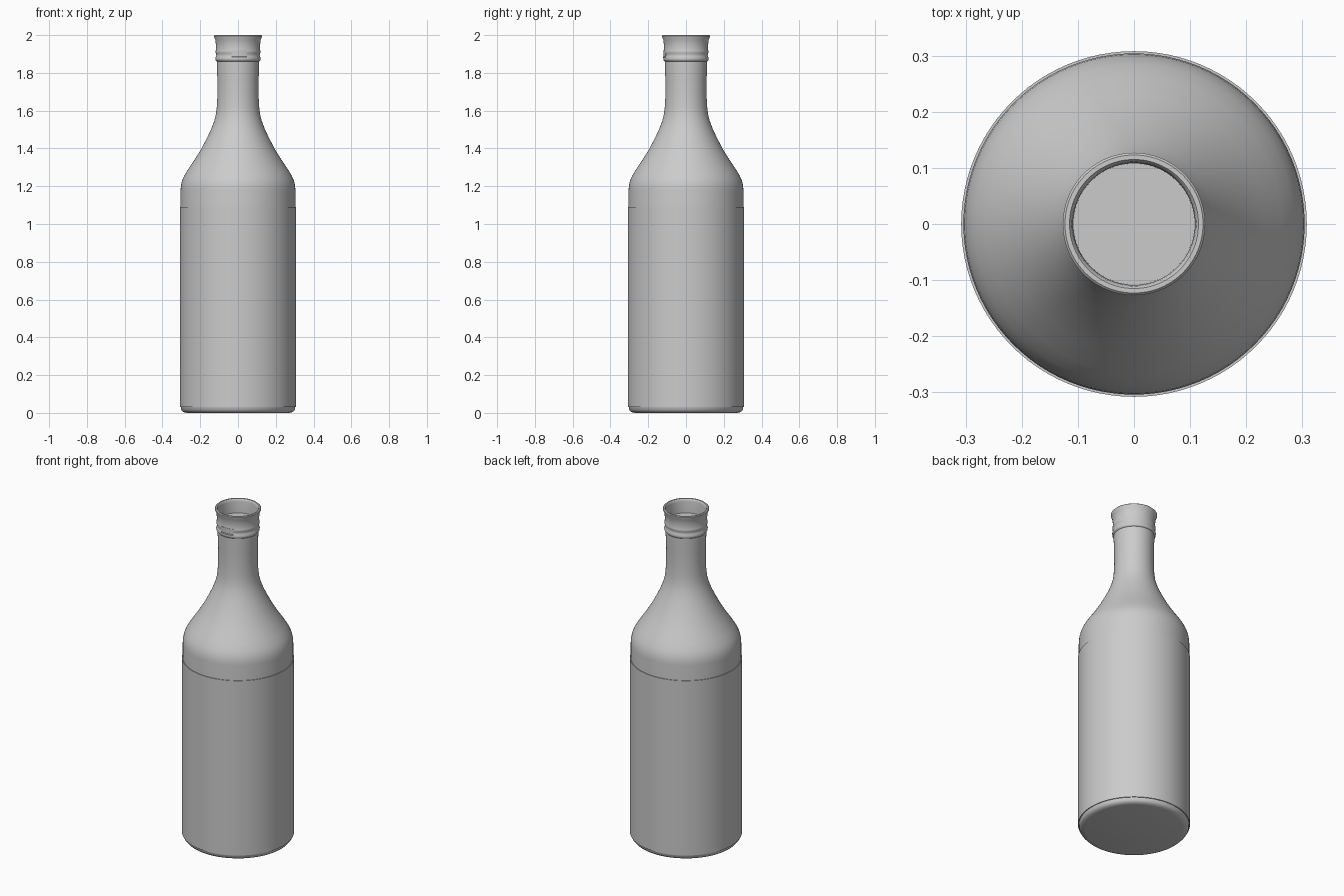
import bpy, bmesh, math

cube = bpy.data.objects.get("Cube")
if cube:
    bpy.data.objects.remove(cube, do_unlink=True)

grey = bpy.data.materials.new("plain grey")
grey.use_nodes = True
COLOUR = (0.6, 0.6, 0.6, 1)
grey.diffuse_color = COLOUR
grey.node_tree.nodes["Principled BSDF"].inputs["Base Color"].default_value = COLOUR


def finish(name, bm, angle=40):
    bmesh.ops.recalc_face_normals(bm, faces=bm.faces)
    mesh = bpy.data.meshes.new(name)
    bm.to_mesh(mesh)
    bm.free()
    mesh.materials.append(grey)
    obj = bpy.data.objects.new(name, mesh)
    bpy.context.collection.objects.link(obj)
    bpy.ops.object.select_all(action="DESELECT")
    obj.select_set(True)
    bpy.context.view_layer.objects.active = obj
    bpy.ops.object.shade_smooth_by_angle(angle=math.radians(angle))
    return obj


def lathe(name, profile, closed=False, steps=96):
    """Spin (radius, height) points around the z axis."""
    bm = bmesh.new()
    verts = [bm.verts.new((r, 0, z)) for r, z in profile]
    pairs = list(zip(verts, verts[1:]))
    if closed:
        pairs.append((verts[-1], verts[0]))
    edges = [bm.edges.new(p) for p in pairs]
    bmesh.ops.spin(bm, geom=verts + edges, cent=(0, 0, 0), axis=(0, 0, 1),
                   angle=math.tau, steps=steps, use_duplicate=False)
    bmesh.ops.remove_doubles(bm, verts=bm.verts, dist=0.0002)
    return finish(name, bm)


# Glass body: base, straight wall, shoulder and neck
lathe("bottle_body", [
    (0, 0), (0.27, 0), (0.29, 0.004), (0.3, 0.015), (0.304, 0.035),
    (0.304, 1.18), (0.302, 1.205), (0.296, 1.23), (0.285, 1.255),
    (0.264, 1.29), (0.23, 1.34), (0.196, 1.395), (0.167, 1.45),
    (0.143, 1.5), (0.126, 1.545), (0.117, 1.58), (0.112, 1.62),
    (0.109, 1.68), (0.109, 1.76), (0.112, 1.84), (0.112, 1.9), (0, 1.9)])

# Label sleeve wrapped around the straight wall
lathe("label_sleeve", [(0.303, 0.03), (0.308, 0.03), (0.308, 1.09), (0.303, 1.09)],
      closed=True)

# Flared collar with two rolled ridges, open at the top down to a recessed floor
lathe("neck_collar", [
    (0.108, 1.86), (0.114, 1.862), (0.119, 1.868), (0.12, 1.877),
    (0.117, 1.886), (0.115, 1.892), (0.116, 1.902), (0.119, 1.909),
    (0.118, 1.917), (0.116, 1.924), (0.117, 1.95), (0.12, 1.975),
    (0.126, 1.988), (0.127, 1.996), (0.123, 2), (0.115, 2),
    (0.111, 1.995), (0.109, 1.985), (0.108, 1.915), (0, 1.915)])

# Small curved pull tab on the front of the collar
bm = bmesh.new()
rows = [(0.114, 1.878), (0.122, 1.878), (0.122, 1.884), (0.119, 1.888),
        (0.119, 1.92), (0.114, 1.92)]
rings = []
for i in range(9):
    a = -math.pi / 2 + (i / 8 - 0.42) * 0.7
    rings.append([bm.verts.new((r * math.cos(a), r * math.sin(a), z)) for r, z in rows])
for a, b in zip(rings, rings[1:]):
    for j in range(len(rows)):
        k = (j + 1) % len(rows)
        bm.faces.new((a[j], a[k], b[k], b[j]))
bm.faces.new(rings[0])
bm.faces.new(rings[-1])
finish("pull_tab", bm, 30)
